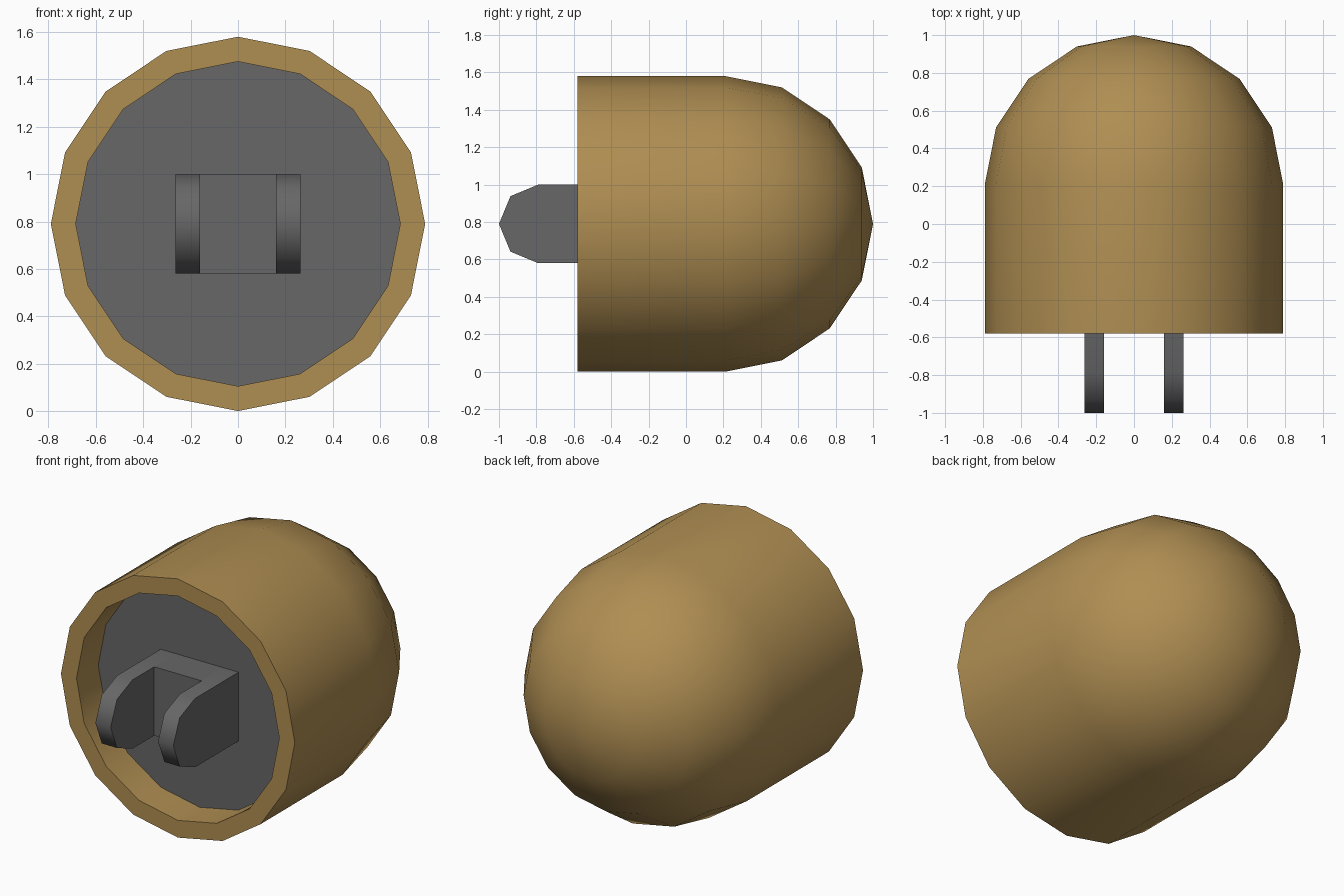
import bpy, bmesh, math

if "Cube" in bpy.data.objects:
    bpy.data.objects.remove(bpy.data.objects["Cube"])

SIDES, R, R_IN, ZC = 16, 0.79, 0.685, 0.79
Y_RIM, Y_DOME, Y_FLOOR = -0.58, 0.21, -0.37


def material(name, rgb):
    m = bpy.data.materials.new(name)
    m.diffuse_color = (*rgb, 1)
    m.use_nodes = True
    m.node_tree.nodes["Principled BSDF"].inputs["Base Color"].default_value = m.diffuse_color
    return m


BROWN = material("tan_brown", (0.43, 0.27, 0.085))
GREY = material("dark_grey", (0.135, 0.135, 0.135))


def finish(bm, name, mat, angle):
    """Clean up, smooth below the given edge angle, and link the object."""
    bmesh.ops.remove_doubles(bm, verts=bm.verts, dist=1e-5)
    bmesh.ops.recalc_face_normals(bm, faces=bm.faces)
    for f in bm.faces:
        f.smooth = True
    for e in bm.edges:
        e.smooth = len(e.link_faces) == 2 and e.calc_face_angle(0) < math.radians(angle)
    me = bpy.data.meshes.new(name)
    bm.to_mesh(me)
    bm.free()
    me.materials.append(mat)
    ob = bpy.data.objects.new(name, me)
    bpy.context.collection.objects.link(ob)
    return ob


def lathe(name, profile, mat):
    """Spin (radius, y) points around the horizontal y axis."""
    bm = bmesh.new()
    vs = [bm.verts.new((0, y, ZC + r)) for r, y in profile]
    es = [bm.edges.new(p) for p in zip(vs, vs[1:])]
    bmesh.ops.spin(bm, geom=vs + es, cent=(0, 0, ZC), axis=(0, 1, 0),
                   angle=math.tau, steps=SIDES)
    return finish(bm, name, mat, 30)


def extrude_x(name, outline, x0, x1, mat):
    """Extrude a (y, z) outline along x."""
    bm = bmesh.new()
    face = bm.faces.new([bm.verts.new((x0, y, z)) for y, z in outline])
    out = bmesh.ops.extrude_face_region(bm, geom=[face], use_keep_orig=True)["geom"]
    moved = [v for v in out if isinstance(v, bmesh.types.BMVert)]
    bmesh.ops.translate(bm, verts=moved, vec=(x1 - x0, 0, 0))
    return finish(bm, name, mat, 60)


# Domed shell with a recessed open front
dome = [(R * math.sin(i * math.pi / 8), Y_DOME + R * math.cos(i * math.pi / 8))
        for i in range(5)]
dome[0] = (0, Y_DOME + R)
lathe("domed_shell", dome + [(R, Y_RIM), (R_IN, Y_RIM), (R_IN, Y_FLOOR)], BROWN)

# Grey plate closing the recess
lathe("recess_plate", [(0, Y_FLOOR), (R_IN, Y_FLOOR), (R_IN, Y_FLOOR + 0.02),
                       (0, Y_FLOOR + 0.02)], GREY)

# Bracket base between the prongs
H = 0.21
extrude_x("bracket_base", [(Y_FLOOR, ZC - H), (Y_RIM, ZC - H),
                           (Y_RIM, ZC + H), (Y_FLOOR, ZC + H)], -0.16, 0.16, GREY)

# Rounded prongs, mirrored across x
tip = [(-0.79 - H * math.sin(i * math.pi / 4), ZC - H * math.cos(i * math.pi / 4))
       for i in range(5)]
prong = extrude_x("bracket_prongs", [(Y_FLOOR, ZC - H)] + tip + [(Y_FLOOR, ZC + H)],
                  0.16, 0.263, GREY)
prong.modifiers.new("Mirror", "MIRROR")
